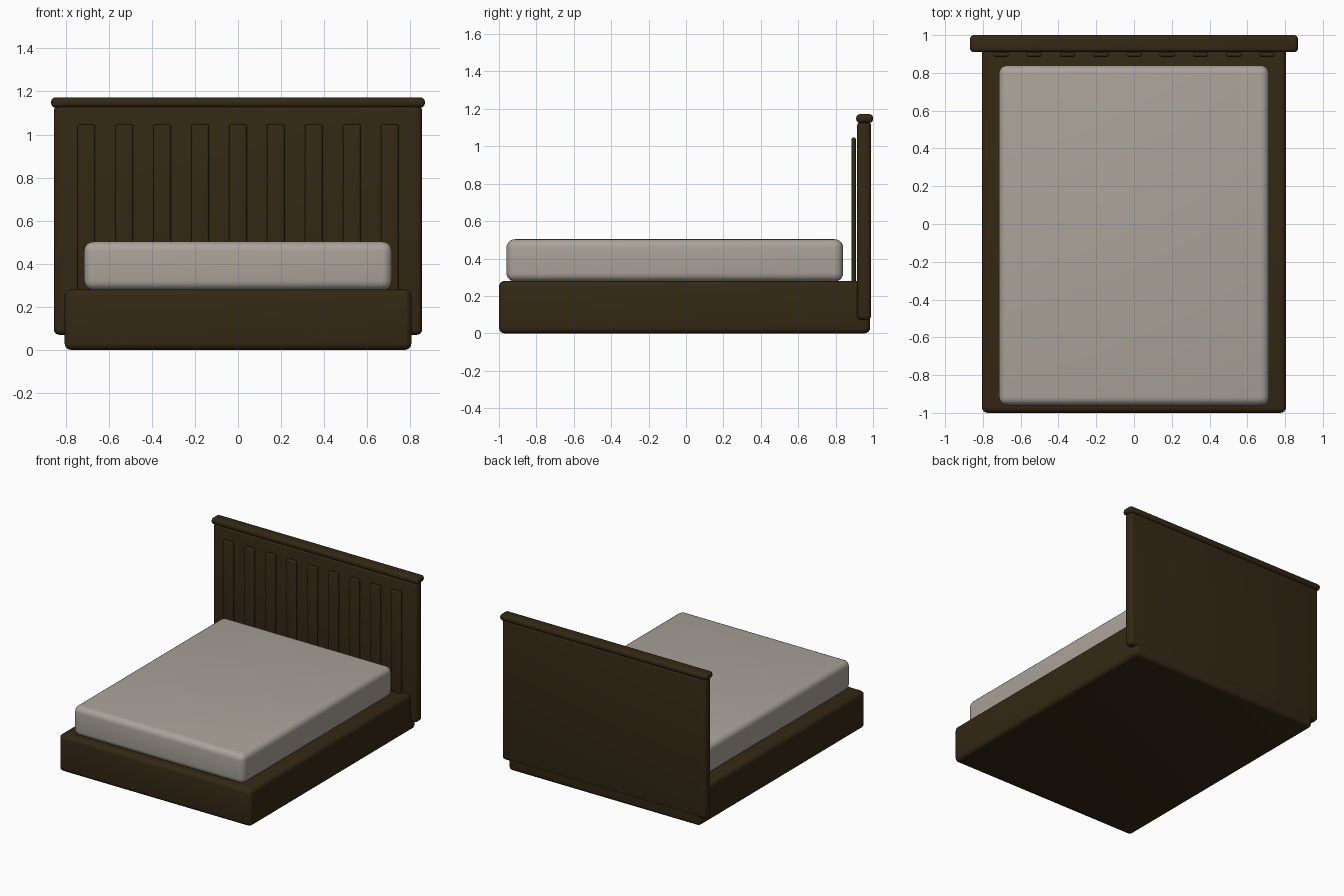
import bpy
from mathutils import Vector

cube = bpy.data.objects.get("Cube")
if cube:
    bpy.data.objects.remove(cube, do_unlink=True)


def material(name, color):
    mat = bpy.data.materials.new(name)
    mat.use_nodes = True
    mat.diffuse_color = color
    bsdf = next(n for n in mat.node_tree.nodes if n.type == 'BSDF_PRINCIPLED')
    bsdf.inputs["Base Color"].default_value = color
    bsdf.inputs["Roughness"].default_value = 0.7
    return mat


def rounded_box(name, low, high, radius, mat, segments=4):
    """Box between two corners with rounded edges and smooth shading."""
    low, high = Vector(low), Vector(high)
    bpy.ops.mesh.primitive_cube_add(size=1, location=(low + high) / 2)
    obj = bpy.context.object
    obj.name = name
    obj.scale = high - low
    bpy.ops.object.transform_apply(location=False, rotation=False, scale=True)
    bevel = obj.modifiers.new("rounded_edges", 'BEVEL')
    bevel.width = radius
    bevel.segments = segments
    bpy.ops.object.modifier_apply(modifier=bevel.name)
    bpy.ops.object.shade_smooth_by_angle()
    obj.data.materials.append(mat)
    return obj


wood = material("dark_wood", (0.034, 0.021, 0.007, 1))
fabric = material("mattress_fabric", (0.40, 0.365, 0.32, 1))

# Base and mattress
rounded_box("bed_base", (-0.805, -1, 0), (0.805, 0.985, 0.28), 0.03, wood)
rounded_box("mattress", (-0.715, -0.96, 0.277), (0.715, 0.84, 0.503), 0.045, fabric, 5)

# Headboard panel and its top rail
rounded_box("headboard", (-0.855, 0.915, 0.07), (0.855, 0.99, 1.135), 0.025, wood)
rounded_box("headboard_cap", (-0.868, 0.91, 1.125), (0.868, 1, 1.172), 0.02, wood)

# Evenly spaced slats standing just in front of the headboard
SLATS = 9
for i in range(SLATS):
    x = (i - (SLATS - 1) / 2) * 0.176
    rounded_box(f"headboard_slat_{i + 1}", (x - 0.041, 0.885, 0.2),
                (x + 0.041, 0.908, 1.047), 0.01, wood, 3)
